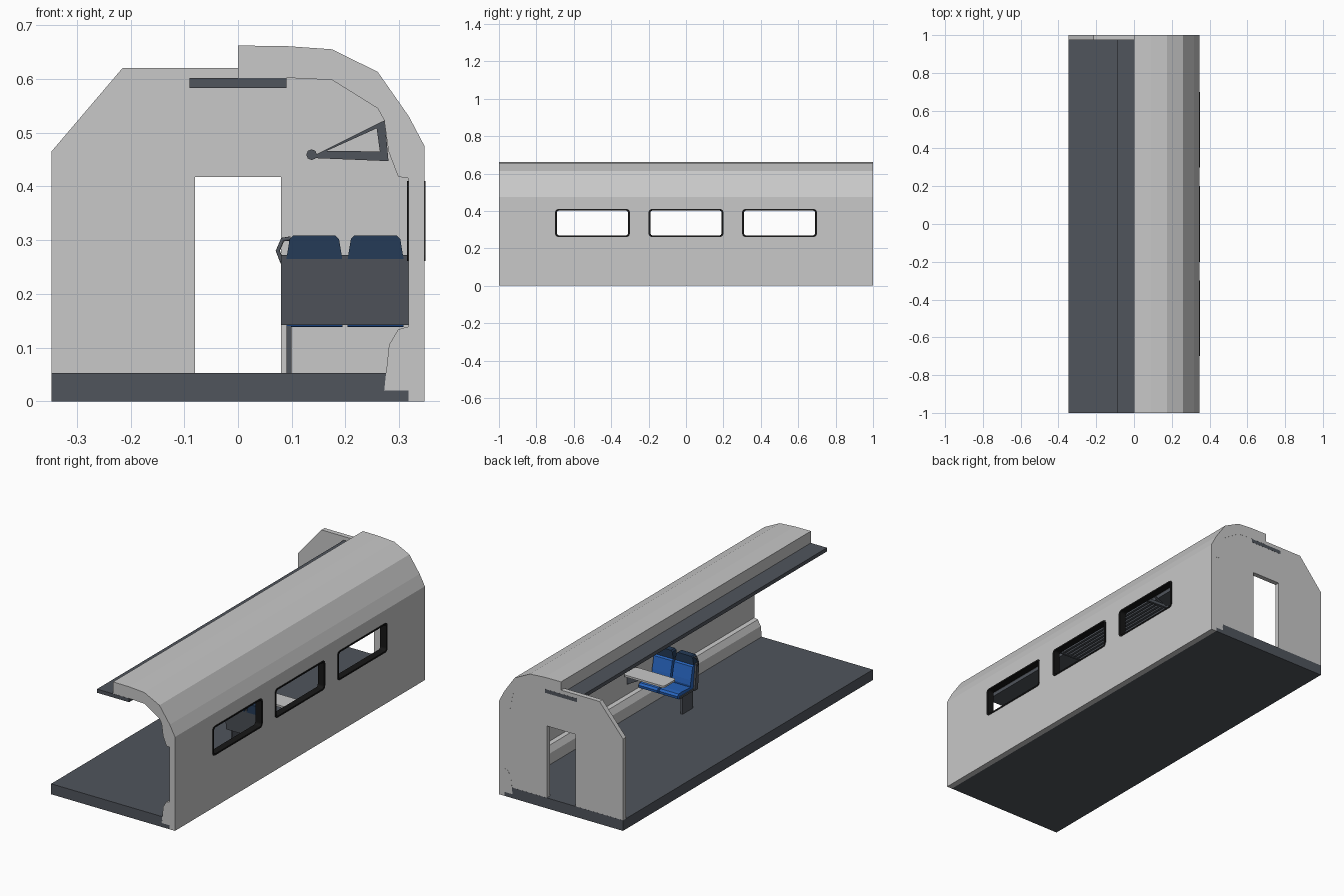
import bpy, bmesh, math

if "Cube" in bpy.data.objects:
    bpy.data.objects.remove(bpy.data.objects["Cube"])


def material(name, rgb):
    m = bpy.data.materials.new(name)
    m.diffuse_color = (*rgb, 1)
    m.use_nodes = True
    m.node_tree.nodes["Principled BSDF"].inputs["Base Color"].default_value = m.diffuse_color
    return m


GREY = material("light grey", (0.58, 0.58, 0.58))
DARK = material("dark grey", (0.08, 0.09, 0.107))
BLACK = material("black", (0.008, 0.008, 0.008))
BLUE = material("seat blue", (0.02, 0.125, 0.5))
NAVY = material("navy", (0.018, 0.043, 0.095))


def place(u, v, d, axis):
    return {"x": (d, u, v), "y": (u, d, v), "z": (u, v, d)}[axis]


def finish(bm, name, mat):
    bmesh.ops.recalc_face_normals(bm, faces=bm.faces)
    me = bpy.data.meshes.new(name)
    bm.to_mesh(me)
    bm.free()
    ob = bpy.data.objects.new(name, me)
    bpy.context.collection.objects.link(ob)
    me.materials.append(mat)
    return ob


def prism(name, pts, axis, a, b, mat):
    """Extrude a closed profile from a to b along an axis."""
    bm = bmesh.new()
    lo, hi = [[bm.verts.new(place(u, v, d, axis)) for u, v in pts] for d in (a, b)]
    bm.faces.new(lo)
    bm.faces.new(hi)
    for i in range(len(pts)):
        j = (i + 1) % len(pts)
        bm.faces.new((lo[i], lo[j], hi[j], hi[i]))
    return finish(bm, name, mat)


def ring(name, outer, inner, axis, a, b, mat):
    """Extruded frame between two loops with the same number of points."""
    bm = bmesh.new()
    loops = [[bm.verts.new(place(u, v, d, axis)) for u, v in p]
             for p, d in ((outer, a), (outer, b), (inner, b), (inner, a))]
    n = len(outer)
    for k in range(4):
        p, q = loops[k], loops[(k + 1) % 4]
        for i in range(n):
            j = (i + 1) % n
            bm.faces.new((p[i], p[j], q[j], q[i]))
    return finish(bm, name, mat)


def box(name, x0, x1, y0, y1, z0, z1, mat):
    return prism(name, [(x0, y0), (x1, y0), (x1, y1), (x0, y1)], "z", z0, z1, mat)


def rounded(u0, u1, v0, v1, r, n=4):
    pts = []
    for k, (cu, cv) in enumerate([(u1 - r, v1 - r), (u0 + r, v1 - r),
                                  (u0 + r, v0 + r), (u1 - r, v0 + r)]):
        for i in range(n + 1):
            t = math.pi / 2 * (k + i / n)
            pts.append((cu + r * math.cos(t), cv + r * math.sin(t)))
    return pts


def tube(name, path, radius, mat):
    cu = bpy.data.curves.new(name, "CURVE")
    cu.dimensions = "3D"
    cu.bevel_depth = radius
    cu.bevel_resolution = 2
    cu.use_fill_caps = True
    sp = cu.splines.new("POLY")
    sp.points.add(len(path) - 1)
    for p, co in zip(sp.points, path):
        p.co = (*co, 1)
    cu.materials.append(mat)
    ob = bpy.data.objects.new(name, cu)
    bpy.context.collection.objects.link(ob)


# half body shell with roof, window wall and inner trims
shell = prism("body_shell", [
    (0, 0.662), (0.09, 0.661), (0.175, 0.655), (0.26, 0.613), (0.318, 0.53),
    (0.347, 0.475), (0.347, 0), (0.317, 0), (0.317, 0.02), (0.272, 0.02),
    (0.281, 0.105), (0.298, 0.134), (0.317, 0.139), (0.317, 0.415), (0.298, 0.418),
    (0.28, 0.465), (0.272, 0.523), (0.26, 0.545), (0.175, 0.598), (0.09, 0.602),
    (0, 0.602)], "y", -1, 1, GREY)

# window openings and their black frames
for i, yc in enumerate((-0.5, 0, 0.5)):
    outer = rounded(yc - 0.2, yc + 0.2, 0.261, 0.41, 0.018)
    inner = rounded(yc - 0.19, yc + 0.19, 0.269, 0.402, 0.012)
    cutter = prism("window_cutter", outer, "x", 0.29, 0.4, GREY)
    cutter.hide_render = True
    mod = shell.modifiers.new("window", "BOOLEAN")
    mod.object = cutter
    mod.operation = "DIFFERENCE"
    mod.solver = "EXACT"
    bpy.context.view_layer.objects.active = shell
    bpy.ops.object.modifier_apply(modifier=mod.name)
    bpy.data.objects.remove(cutter)
    ring(f"window_frame_{i + 1}", outer, inner, "x", 0.314, 0.349, BLACK)

# floor slab stepping down under the wall trim
prism("floor", [(-0.347, 0), (0.317, 0), (0.317, 0.02), (0.275, 0.02),
                (0.277, 0.053), (-0.347, 0.053)], "y", -1, 1, DARK)

# end wall with doorway
prism("end_wall", [
    (-0.347, 0.053), (-0.347, 0.465), (-0.215, 0.62), (0.215, 0.62), (0.345, 0.465),
    (0.345, 0.053), (0.08, 0.053), (0.08, 0.417), (-0.08, 0.417), (-0.08, 0.053)],
    "y", 0.975, 0.9995, GREY)

# ceiling panel
box("ceiling_panel", -0.09, 0.09, -1, 1, 0.583, 0.6015, DARK)

# double seat: back shell, base, leg and grab handle
prism("seat_back_shell", [(-0.185, 0.142), (-0.2, 0.272), (-0.22, 0.272), (-0.21, 0.142)],
      "x", 0.08, 0.317, DARK)
box("seat_base", 0.085, 0.317, -0.195, -0.075, 0.142, 0.152, DARK)
box("seat_leg", 0.09, 0.1, -0.185, -0.1, 0.053, 0.145, DARK)
tube("grab_handle", [(0.098, -0.205, 0.303), (0.083, -0.205, 0.301),
                     (0.074, -0.205, 0.28), (0.083, -0.205, 0.258)], 0.004, DARK)

# cushions, back pads and headrests
for i, x0 in enumerate((0.09, 0.204)):
    x1 = x0 + 0.104
    prism(f"seat_cushion_{i + 1}", [
        (-0.195, 0.14), (-0.075, 0.138), (-0.062, 0.145), (-0.06, 0.158),
        (-0.07, 0.167), (-0.09, 0.169), (-0.195, 0.163)], "x", x0, x1, BLUE)
    prism(f"seat_back_pad_{i + 1}", [
        (-0.19, 0.155), (-0.168, 0.155), (-0.164, 0.175), (-0.168, 0.2),
        (-0.182, 0.262), (-0.19, 0.268), (-0.202, 0.268)], "x", x0, x1, BLUE)
    prism(f"headrest_{i + 1}", [
        (x0, 0.265), (x1, 0.265), (x1 - 0.006, 0.302), (x1 - 0.013, 0.309),
        (x0 + 0.013, 0.309), (x0 + 0.006, 0.302)], "y", -0.222, -0.19, NAVY)

# wall table and its bracket
prism("table_top", rounded(0.09, 0.317, -0.05, 0.05, 0.012), "z", 0.242, 0.252, GREY)
prism("table_bracket", [(0.317, 0.242), (0.22, 0.242), (0.317, 0.19)],
      "y", -0.02, 0.02, DARK)

# luggage rack: triangular brackets, slats and front rail
R0, R1 = -0.25, 0.42
for i in range(3):
    y = R0 + (R1 - R0 - 0.012) * i / 2
    ring(f"rack_bracket_{i + 1}", [(0.132, 0.453), (0.28, 0.447), (0.273, 0.523)],
         [(0.165, 0.466), (0.264, 0.465), (0.258, 0.508)], "y", y, y + 0.012, DARK)
for i in range(6):
    x = 0.152 + 0.021 * i
    box(f"rack_slat_{i + 1}", x, x + 0.012, R0, R1, 0.454, 0.463, DARK)
tube("rack_front_rail", [(0.137, R0, 0.459), (0.137, R1, 0.459)], 0.01, DARK)
